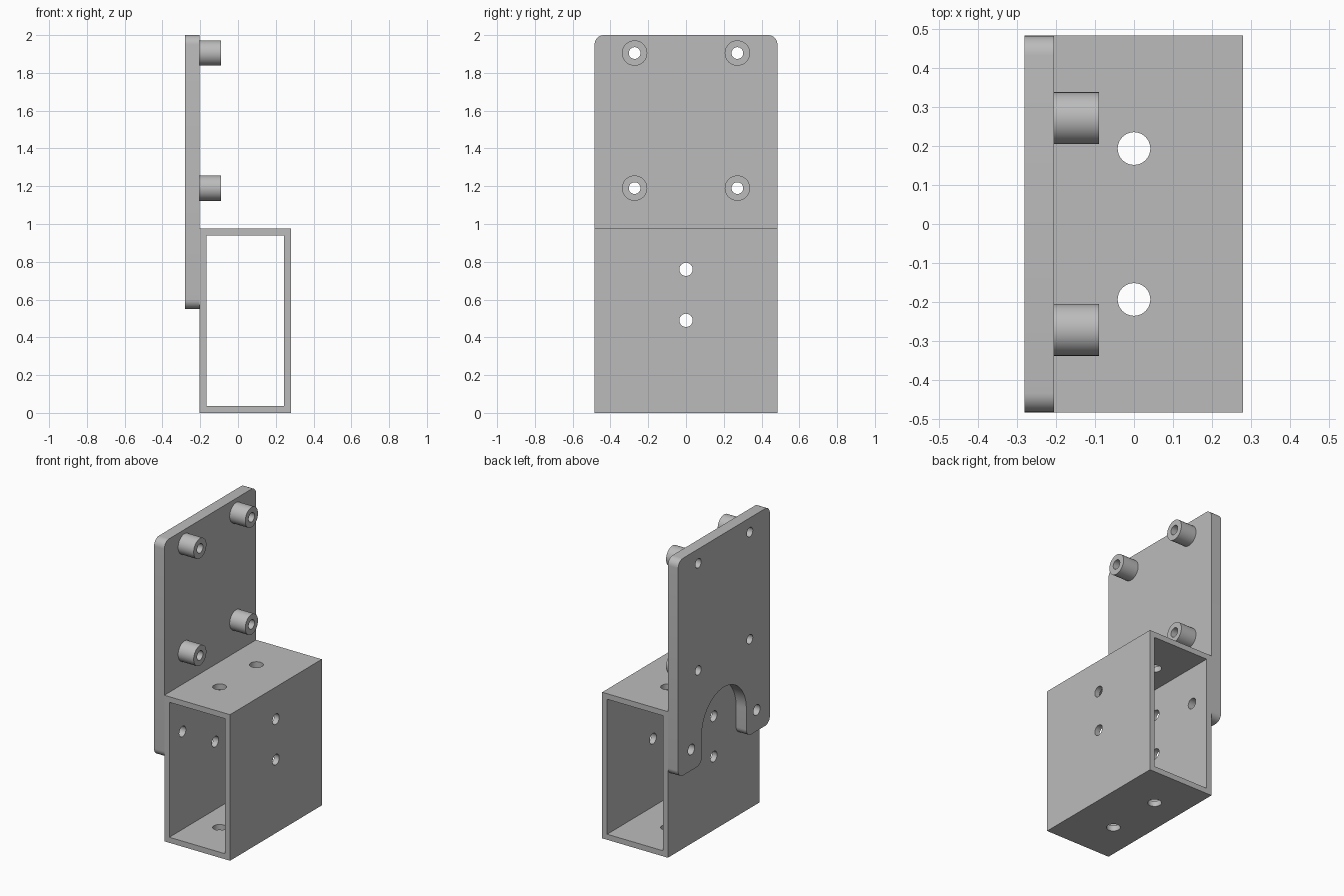
import bpy, bmesh, math
from mathutils import Matrix, Vector

if "Cube" in bpy.data.objects:
    bpy.data.objects.remove(bpy.data.objects["Cube"], do_unlink=True)

grey = bpy.data.materials.new("plain grey")
grey.use_nodes = True
colour = (0.5, 0.5, 0.5, 1)
grey.diffuse_color = colour
grey.node_tree.nodes["Principled BSDF"].inputs["Base Color"].default_value = colour

# Main dimensions
HALF_Y = 0.484
LEFT, JOIN, RIGHT = -0.281, -0.205, 0.28
TUBE_TOP, WALL = 0.975, 0.037
PLATE_BOTTOM, PLATE_TOP = 0.55, 2.0
ARCH_R, FILLET = 0.235, 0.05
STUD_Y, STUD_ZS = 0.272, (1.19, 1.905)
SCREW_Y, SCREW_Z = 0.345, 0.69


def make_object(name, bm):
    bmesh.ops.recalc_face_normals(bm, faces=bm.faces)
    mesh = bpy.data.meshes.new(name)
    bm.to_mesh(mesh)
    bm.free()
    mesh.materials.append(grey)
    obj = bpy.data.objects.new(name, mesh)
    bpy.context.collection.objects.link(obj)
    return obj


def add_cylinder(bm, start, end, radius):
    start, end = Vector(start), Vector(end)
    axis = end - start
    turn = axis.to_track_quat("Z", "Y").to_matrix().to_4x4()
    bmesh.ops.create_cone(bm, cap_ends=True, segments=40, radius1=radius,
                          radius2=radius, depth=axis.length,
                          matrix=Matrix.Translation((start + end) / 2) @ turn)


def add_box(bm, low, high):
    low, high = Vector(low), Vector(high)
    bmesh.ops.create_cube(bm, size=1, matrix=Matrix.Translation((low + high) / 2)
                          @ Matrix.Diagonal((*(high - low), 1)))


def cut(obj, bm):
    cutter = make_object("cutter", bm)
    cutter.hide_render = True
    mod = obj.modifiers.new("cut", "BOOLEAN")
    mod.operation, mod.solver, mod.object = "DIFFERENCE", "EXACT", cutter
    bpy.context.view_layer.objects.active = obj
    bpy.ops.object.modifier_apply(modifier=mod.name)
    bpy.data.objects.remove(cutter, do_unlink=True)


def arc(cy, cz, radius, start, end, steps=8):
    angles = [math.radians(start + (end - start) * i / steps) for i in range(steps + 1)]
    return [(cy + radius * math.cos(a), cz + radius * math.sin(a)) for a in angles]


# Rectangular tube, open at front and back
bm = bmesh.new()
add_box(bm, (JOIN, -HALF_Y, 0), (RIGHT, HALF_Y, TUBE_TOP))
tube = make_object("rectangular_tube", bm)
bm = bmesh.new()
add_box(bm, (JOIN + WALL, -1, WALL), (RIGHT - WALL, 1, TUBE_TOP - WALL))
cut(tube, bm)

# Tube holes: side pair, top and bottom pair, and plate screws
bm = bmesh.new()
for z in (0.49, 0.76):
    add_cylinder(bm, (-0.4, 0, z), (0.4, 0, z), 0.035)
for side in (-1, 1):
    add_cylinder(bm, (0, side * 0.194, -0.1), (0, side * 0.194, 1.1), 0.042)
    add_cylinder(bm, (-0.4, side * SCREW_Y, SCREW_Z), (-0.1, side * SCREW_Y, SCREW_Z), 0.035)
cut(tube, bm)

# Mounting plate: rounded outline with an arched notch, mirrored across the middle
edge = HALF_Y - FILLET
low = PLATE_BOTTOM + FILLET
half = arc(0, TUBE_TOP - ARCH_R, ARCH_R, 90, 0, 20)
half += arc(ARCH_R + FILLET, low, FILLET, 180, 270)
half += arc(edge, low, FILLET, 270, 360)
half += arc(edge, PLATE_TOP - FILLET, FILLET, 0, 90)
outline = half + [(-y, z) for y, z in reversed(half[1:])]
bm = bmesh.new()
face = bm.faces.new([bm.verts.new((LEFT, y, z)) for y, z in outline])
new = bmesh.ops.extrude_face_region(bm, geom=[face])["geom"]
bmesh.ops.translate(bm, vec=(JOIN - LEFT, 0, 0),
                    verts=[v for v in new if isinstance(v, bmesh.types.BMVert)])
plate = make_object("mounting_plate", bm)
bm = bmesh.new()
for side in (-1, 1):
    add_cylinder(bm, (-0.4, side * SCREW_Y, SCREW_Z), (-0.1, side * SCREW_Y, SCREW_Z), 0.035)
    for z in STUD_ZS:
        add_cylinder(bm, (-0.4, side * STUD_Y, z), (0, side * STUD_Y, z), 0.031)
cut(plate, bm)
parts = [tube, plate]

# Four hollow standoffs
for level, z in zip(("lower", "upper"), STUD_ZS):
    for side, label in ((-1, "right"), (1, "left")):
        y = side * STUD_Y
        bm = bmesh.new()
        add_cylinder(bm, (JOIN, y, z), (-0.09, y, z), 0.067)
        standoff = make_object(f"{level}_standoff_{'front' if side < 0 else 'back'}", bm)
        bm = bmesh.new()
        add_cylinder(bm, (-0.4, y, z), (0, y, z), 0.031)
        cut(standoff, bm)
        parts.append(standoff)

# Smooth the round surfaces, keep the corners crisp
bpy.ops.object.select_all(action="DESELECT")
for part in parts:
    part.select_set(True)
bpy.context.view_layer.objects.active = tube
bpy.ops.object.shade_smooth_by_angle(angle=math.radians(30))
